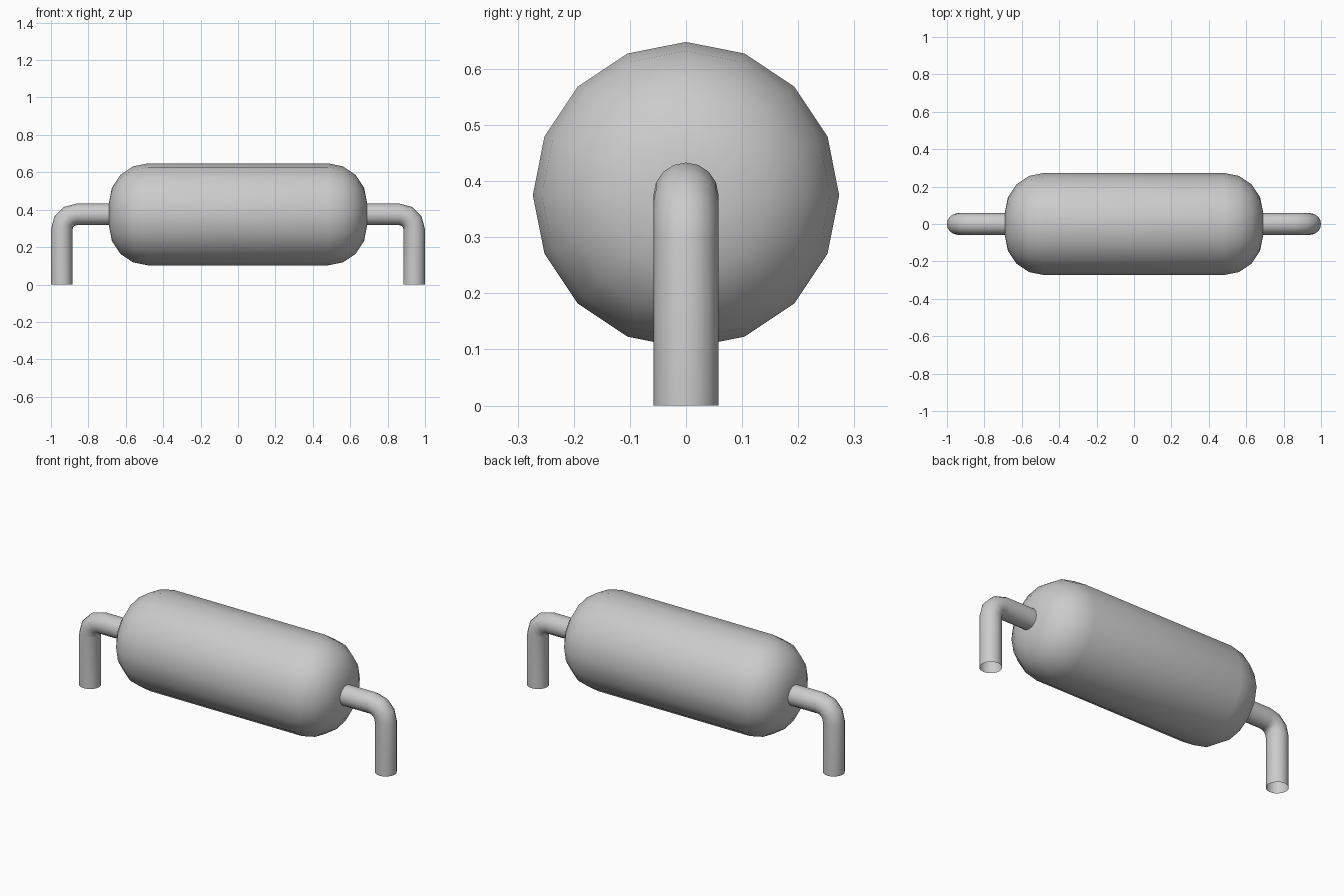
import bpy, bmesh, math
from mathutils import Vector

if "Cube" in bpy.data.objects:
    bpy.data.objects.remove(bpy.data.objects["Cube"])

SIDES = 16
AXIS_Z = 0.375
BODY_R, BODY_END, ROUND = 0.273, 0.69, 0.21
PIPE_R, PIPE_X, BEND = 0.058, 0.942, 0.08


def sweep(name, stations, cap):
    """Skin rings in the XZ plane; a station is (x, z, tangent angle, radius)."""
    bm = bmesh.new()
    rings = []
    for x, z, angle, r in stations:
        up = Vector((math.sin(angle), 0, math.cos(angle)))
        ring = []
        for i in range(SIDES):
            t = 2 * math.pi * i / SIDES
            p = Vector((x, 0, z)) + r * (math.cos(t) * up + math.sin(t) * Vector((0, 1, 0)))
            ring.append(bm.verts.new(p))
        rings.append(ring)
    for a, b in zip(rings, rings[1:]):
        for i in range(SIDES):
            j = (i + 1) % SIDES
            bm.faces.new((a[i], a[j], b[j], b[i]))
    if cap:
        bm.faces.new(rings[0])
        bm.faces.new(rings[-1])
    bmesh.ops.recalc_face_normals(bm, faces=bm.faces)
    mesh = bpy.data.meshes.new(name)
    bm.to_mesh(mesh)
    bm.free()
    mesh.shade_smooth()
    obj = bpy.data.objects.new(name, mesh)
    bpy.context.collection.objects.link(obj)
    return obj


# Rounded cylindrical body
cap_end = []
for k in range(5):
    a = math.radians(22.5 * k)
    cap_end.append((BODY_END - ROUND + ROUND * math.sin(a), AXIS_Z, 0,
                    BODY_R - ROUND + ROUND * math.cos(a)))
start = [(-x, z, t, r) for x, z, t, r in reversed(cap_end)]
sweep("body", start + cap_end, True)

# Bent lead, open at the foot, mirrored to the other end
path = [(BODY_END - 0.01, AXIS_Z, 0, PIPE_R)]
for k in range(4):
    a = math.radians(30 * k)
    path.append((PIPE_X - BEND + BEND * math.sin(a),
                 AXIS_Z - BEND + BEND * math.cos(a), a, PIPE_R))
path.append((PIPE_X, 0, math.pi / 2, PIPE_R))
leads = sweep("bent_leads", path, False)
mirror = leads.modifiers.new("mirror", 'MIRROR')
mirror.use_axis = (True, False, False)
